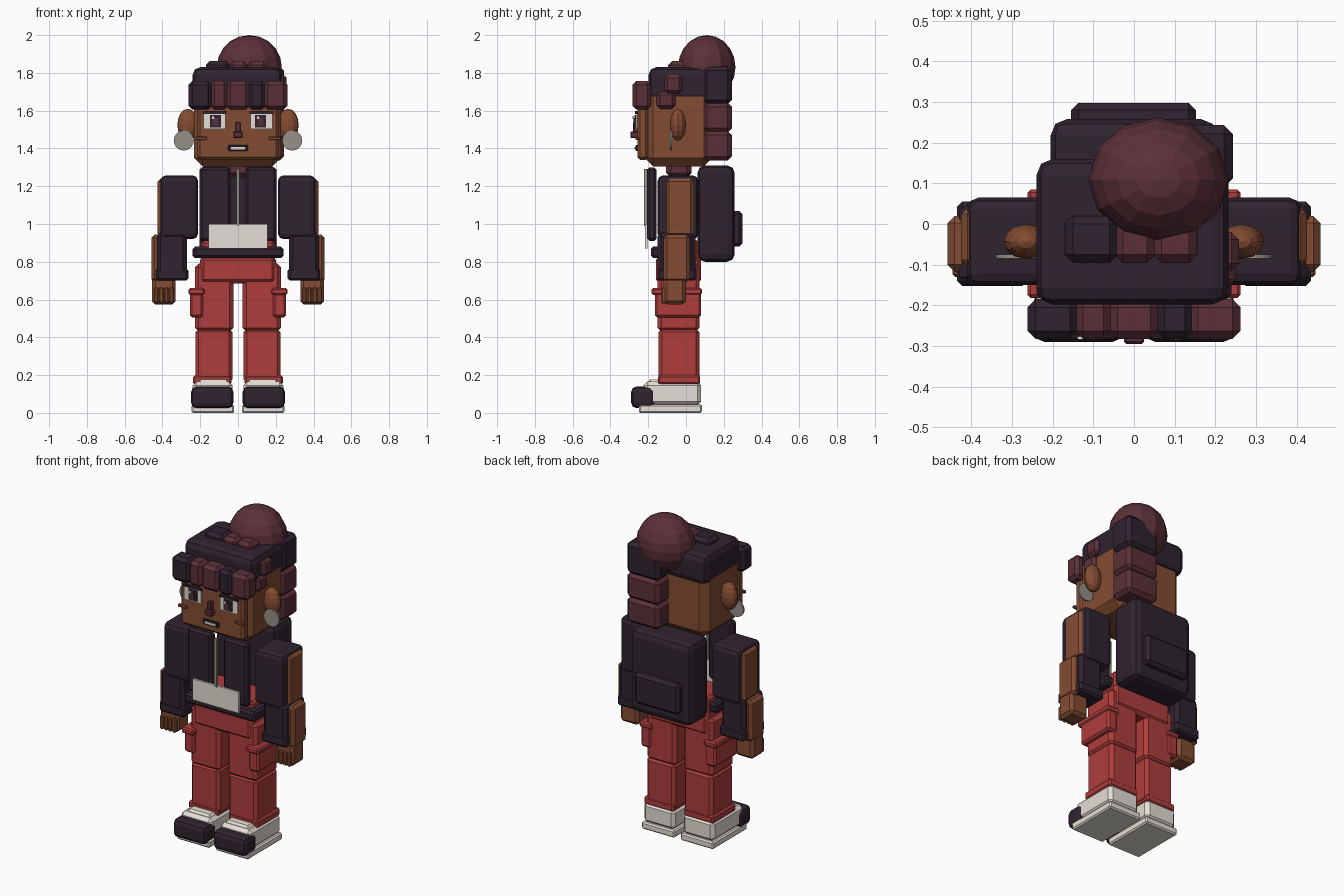
import bpy, bmesh, math


def colour(name, rgb):
    m = bpy.data.materials.new(name)
    m.diffuse_color = (*rgb, 1)
    return m


DARK = colour("dark_plum", (0.029, 0.017, 0.029))
MAROON = colour("maroon", (0.105, 0.030, 0.040))
RED = colour("trouser_red", (0.42, 0.047, 0.045))
SKIN = colour("brown_skin", (0.23, 0.073, 0.032))
WHITE = colour("off_white", (0.78, 0.74, 0.67))
GREY = colour("metal_grey", (0.30, 0.28, 0.25))


def finish(bm, name, mat):
    bmesh.ops.recalc_face_normals(bm, faces=bm.faces)
    me = bpy.data.meshes.new(name)
    bm.to_mesh(me)
    bm.free()
    me.materials.append(mat)
    ob = bpy.data.objects.new(name, me)
    bpy.context.collection.objects.link(ob)
    return ob


def box(name, mat, x, y, z, bevel=0.015, seg=1):
    """Chamfered box from its x, y and z extents."""
    bm = bmesh.new()
    bmesh.ops.create_cube(bm, size=1)
    for v in bm.verts:
        v.co = [(lo + hi) / 2 + c * (hi - lo) for c, (lo, hi) in zip(v.co, (x, y, z))]
    if bevel:
        bmesh.ops.bevel(bm, geom=bm.edges[:], offset=bevel, segments=seg,
                        profile=0.5, affect='EDGES')
    return finish(bm, name, mat)


def ball(name, mat, centre, radii, u=12, v=8):
    bm = bmesh.new()
    bmesh.ops.create_uvsphere(bm, u_segments=u, v_segments=v, radius=1)
    for p in bm.verts:
        p.co = [c + a * r for c, a, r in zip(centre, p.co, radii)]
    return finish(bm, name, mat)


def pair(name, mat, x, *args, **kw):
    """The same box on the left and on the right."""
    box("right_" + name, mat, x, *args, **kw)
    box("left_" + name, mat, (-x[1], -x[0]), *args, **kw)


# Shoes
pair("sole", WHITE, (0.02, 0.245), (-0.25, 0.085), (0, 0.045), 0.008)
pair("shoe", WHITE, (0.028, 0.24), (-0.225, 0.08), (0.04, 0.165), 0.02)
pair("shoe_tongue", WHITE, (0.05, 0.21), (-0.20, -0.12), (0.13, 0.177), 0.012)
pair("toe_cap", DARK, (0.025, 0.248), (-0.29, -0.165), (0.025, 0.14), 0.028, 2)

# Trousers
pair("trouser_cuff", RED, (0.035, 0.238), (-0.148, 0.075), (0.15, 0.20), 0.01)
pair("lower_leg", RED, (0.03, 0.226), (-0.145, 0.072), (0.16, 0.445), 0.018)
pair("upper_leg", RED, (0.025, 0.228), (-0.15, 0.072), (0.43, 0.79), 0.02)
box("hips", RED, (-0.20, 0.20), (-0.16, 0.08), (0.685, 0.83), 0.02)
box("waist", RED, (-0.195, 0.195), (-0.14, 0.07), (0.80, 0.915), 0.015)
pair("cargo_pocket", RED, (0.185, 0.255), (-0.165, 0.08), (0.505, 0.65), 0.012)
pair("pocket_flap", RED, (0.178, 0.262), (-0.182, 0.085), (0.625, 0.66), 0.008)

# Open jacket, shirt and zip
box("jacket_hem", DARK, (-0.24, 0.24), (-0.185, 0.045), (0.82, 0.88), 0.012)
pair("jacket_front", DARK, (0.04, 0.205), (-0.207, -0.155), (0.91, 1.30), 0.014)
box("shirt_panel", WHITE, (-0.157, 0.157), (-0.218, -0.205), (0.87, 1.0), 0)
box("zip", GREY, (-0.008, 0.008), (-0.222, -0.205), (0.99, 1.29), 0)
box("neck", MAROON, (-0.068, 0.068), (-0.105, 0.03), (1.245, 1.33), 0.025)

# Backpack
box("backpack", DARK, (-0.205, 0.205), (0.06, 0.258), (0.80, 1.31), 0.04, 2)
box("backpack_pocket", DARK, (-0.155, 0.152), (0.24, 0.298), (0.88, 1.07), 0.018)

# Arms and hands
pair("upper_sleeve", DARK, (0.212, 0.41), (-0.15, 0.065), (0.92, 1.257), 0.028, 2)
pair("upper_arm_panel", SKIN, (0.38, 0.425), (-0.105, 0.04), (0.935, 1.24), 0.016)
pair("lower_sleeve", DARK, (0.27, 0.43), (-0.15, 0.05), (0.72, 0.955), 0.02)
pair("sleeve_cuff", DARK, (0.262, 0.435), (-0.152, 0.055), (0.70, 0.765), 0.012)
pair("forearm_panel", SKIN, (0.405, 0.459), (-0.118, 0.02), (0.69, 0.945), 0.018)
pair("hand", SKIN, (0.33, 0.456), (-0.118, 0.0), (0.575, 0.72), 0.018)
for i in range(4):
    fx = 0.338 + i * 0.028
    pair(f"finger_{i + 1}", SKIN, (fx, fx + 0.024), (-0.13, -0.06), (0.58, 0.665), 0.006)

# Head
box("head", SKIN, (-0.232, 0.228), (-0.22, 0.14), (1.305, 1.72), 0.045)
box("face_plate", SKIN, (-0.215, 0.215), (-0.258, -0.20), (1.34, 1.63), 0.014)
for s, side in ((1, "right"), (-1, "left")):
    ball(side + "_ear", SKIN, (s * 0.265, -0.043, 1.525), (0.056, 0.043, 0.085))
    # Disc earring facing forward
    ring = bmesh.new()
    bmesh.ops.create_cone(ring, cap_ends=True, segments=20, radius1=0.053,
                          radius2=0.053, depth=0.01)
    for v in ring.verts:
        v.co = (s * 0.287 + v.co.x, -0.08 + v.co.z, 1.442 + v.co.y)
    finish(ring, side + "_earring", GREY)

# Face details, layered plates
pair("eye", WHITE, (0.065, 0.182), (-0.266, -0.256), (1.503, 1.588), 0)
pair("eyelid", DARK, (0.06, 0.187), (-0.27, -0.256), (1.583, 1.597), 0)
pair("iris", DARK, (0.09, 0.148), (-0.272, -0.264), (1.512, 1.578), 0)
pair("pupil", MAROON, (0.104, 0.134), (-0.278, -0.271), (1.522, 1.56), 0)
for s, side in ((1, "right"), (-1, "left")):
    box(side + "_eye_glint", WHITE, (s * 0.119 - 0.02, s * 0.119 - 0.006),
        (-0.284, -0.277), (1.556, 1.572), 0)
pair("cheek_mark", SKIN, (0.165, 0.225), (-0.268, -0.25), (1.445, 1.462), 0.003)
box("nose_bridge", MAROON, (-0.014, 0.014), (-0.28, -0.25), (1.485, 1.54), 0.004)
box("nose_tip", MAROON, (-0.025, 0.025), (-0.295, -0.25), (1.455, 1.49), 0.006)
box("mouth", DARK, (-0.053, 0.053), (-0.268, -0.25), (1.386, 1.418), 0.004)
box("teeth", WHITE, (-0.038, 0.038), (-0.273, -0.266), (1.394, 1.408), 0)

# Hair cap, fringe and curls
box("hair_cap", DARK, (-0.24, 0.232), (-0.198, 0.16), (1.645, 1.83), 0.04, 2)
fringe = [(-0.262, -0.138, DARK), (-0.145, -0.055, MAROON), (-0.06, 0.06, MAROON),
          (0.055, 0.145, DARK), (0.138, 0.262, MAROON)]
for i, (a, b, mat) in enumerate(fringe):
    box(f"fringe_{i + 1}", mat, (a, b), (-0.283, -0.185), (1.605, 1.757), 0.02)
top = [(-0.17, -0.04, DARK), (-0.047, 0.052, MAROON), (0.048, 0.155, MAROON)]
for i, (a, b, mat) in enumerate(top):
    box(f"top_curl_{i + 1}", mat, (a, b), (-0.095, 0.02), (1.79, 1.862), 0.02)
box("side_curl_upper", MAROON, (0.19, 0.258), (-0.115, -0.02), (1.69, 1.79), 0.018)
box("side_curl_lower", MAROON, (0.19, 0.25), (-0.155, -0.055), (1.61, 1.70), 0.018)

# Gathered ponytail column and bun
for i, mat in enumerate((MAROON, MAROON, DARK)):
    lo = (1.335, 1.485, 1.635)[i]
    hi = (1.492, 1.642, 1.835)[i]
    box(f"ponytail_{i + 1}", mat, (0.02, 0.243), (0.09, 0.243), (lo, hi), 0.022)
ball("hair_bun", MAROON, (0.06, 0.11, 1.83), (0.172, 0.152, 0.17), 12, 10)
